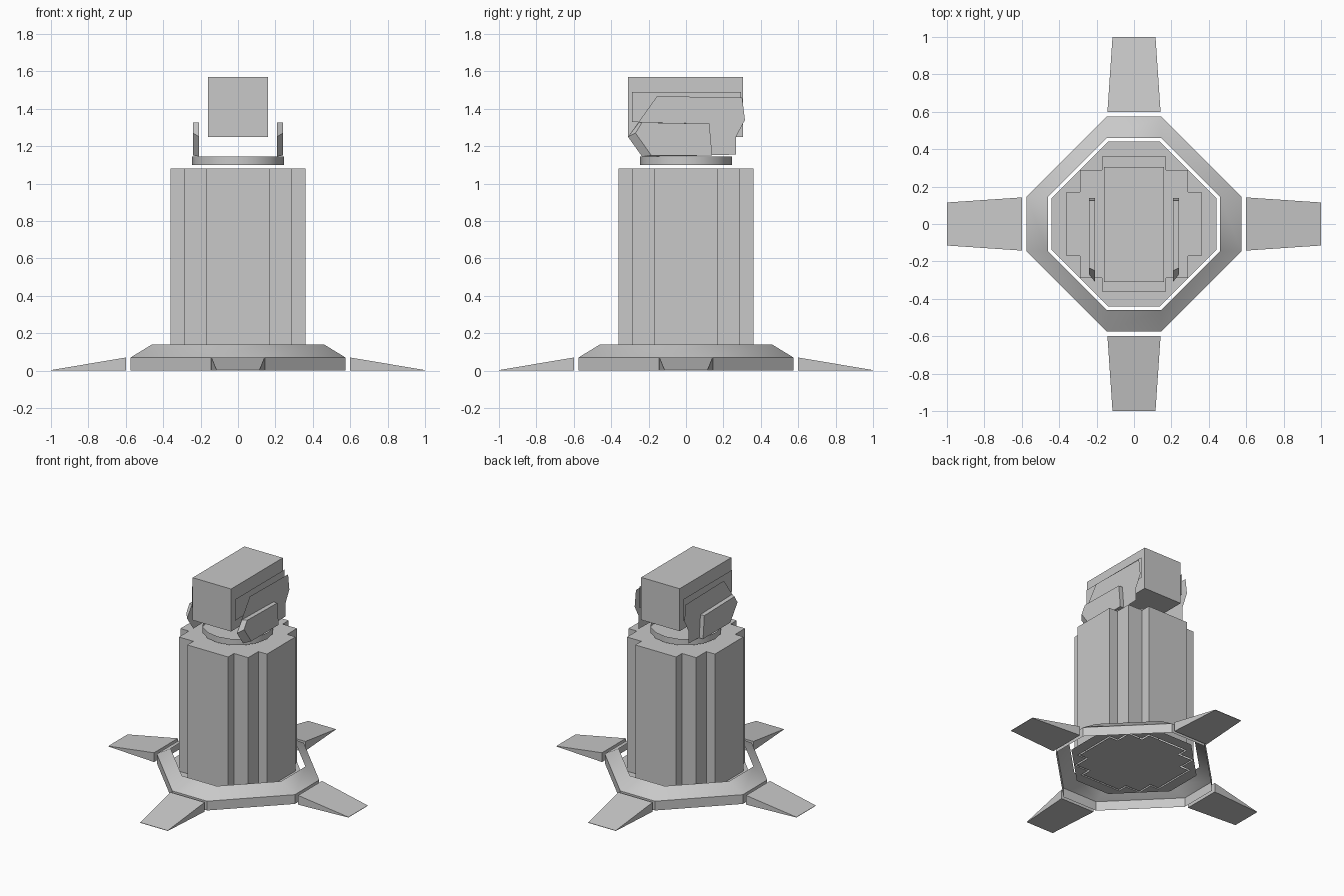
import bpy, bmesh, math
from mathutils import Matrix

cube = bpy.data.objects.get("Cube")
if cube:
    bpy.data.objects.remove(cube)

grey = bpy.data.materials.new("plain_grey")
grey.use_nodes = True
GREY = (0.58, 0.58, 0.58, 1)
grey.diffuse_color = GREY
grey.node_tree.nodes["Principled BSDF"].inputs["Base Color"].default_value = GREY


def finish(name, bm, smooth=False):
    """Turn a bmesh into a named grey object."""
    bmesh.ops.recalc_face_normals(bm, faces=bm.faces)
    mesh = bpy.data.meshes.new(name)
    bm.to_mesh(mesh)
    bm.free()
    mesh.materials.append(grey)
    obj = bpy.data.objects.new(name, mesh)
    bpy.context.collection.objects.link(obj)
    if smooth:
        bpy.ops.object.select_all(action='DESELECT')
        obj.select_set(True)
        bpy.context.view_layer.objects.active = obj
        bpy.ops.object.shade_smooth_by_angle(angle=math.radians(35))
    return obj


def loft(bm, loops, capped=True):
    """Join closed loops of points with side faces and optional end caps."""
    rows = [[bm.verts.new(p) for p in loop] for loop in loops]
    n = len(rows[0])
    for a, b in zip(rows, rows[1:]):
        for i in range(n):
            j = (i + 1) % n
            bm.faces.new((a[i], a[j], b[j], b[i]))
    if capped:
        return [bm.faces.new(rows[0]), bm.faces.new(rows[-1])]


def quarter_turns(corner):
    """Repeat the points of one corner around the z axis."""
    pts, out = list(corner), []
    for k in range(4):
        out += pts
        pts = [(-y, x) for x, y in pts]
    return out


def at_z(profile, z):
    return [(x, y, z) for x, y in profile]


def at_x(profile, x):
    return [(x, y, z) for y, z in profile]


def octagon(r, h):
    return quarter_turns([(r, h), (h, r)])


DECK_Z = 0.07
column_outline = quarter_turns([(0.36, 0.17), (0.29, 0.17), (0.29, 0.288),
                                (0.17, 0.288), (0.17, 0.36)])

# Open octagonal skirt: upright wall and sloped shoulder
bm = bmesh.new()
skirt = octagon(0.575, 0.145)
loft(bm, [at_z(skirt, 0), at_z(skirt, 0.07), at_z(octagon(0.46, 0.145), 0.14)], False)
finish("base_skirt", bm, True)

# Sunken deck plate with an opening for the column
bm = bmesh.new()
for outline in (octagon(0.44, 0.14), column_outline):
    vs = [bm.verts.new(p) for p in at_z(outline, DECK_Z)]
    for i in range(len(vs)):
        bm.edges.new((vs[i - 1], vs[i]))
bmesh.ops.triangle_fill(bm, use_beauty=True, edges=bm.edges[:], normal=(0, 0, 1))
finish("base_deck", bm)

# Stepped column with a narrow slot around its floor
bm = bmesh.new()
floor, top = loft(bm, [at_z(column_outline, DECK_Z), at_z(column_outline, 1.08)])
bmesh.ops.recalc_face_normals(bm, faces=bm.faces)
bm.normal_update()
rim = bmesh.ops.inset_region(bm, faces=[floor], thickness=0.012,
                             use_boundary=True, use_even_offset=True)["faces"]
bmesh.ops.delete(bm, geom=rim, context='FACES')
finish("column", bm)

# Four wedge feet
for k, side in enumerate(("left", "back", "right", "front")):
    bm = bmesh.new()
    foot = [(0.6, -0.142), (0.6, 0.142), (1.0, 0.115), (1.0, -0.115)]
    heights = (0.07, 0.07, 0.003, 0.003)
    loft(bm, [at_z(foot, 0), [(x, y, z) for (x, y), z in zip(foot, heights)]])
    bmesh.ops.rotate(bm, verts=bm.verts, matrix=Matrix.Rotation(k * math.pi / 2, 3, 'Z'))
    finish(side + "_foot", bm)

# Open turntable band
bm = bmesh.new()
bmesh.ops.create_cone(bm, cap_ends=False, segments=16, radius1=0.245, radius2=0.245,
                      depth=0.047, matrix=Matrix.Translation((0, 0, 1.122)))
finish("turntable_band", bm, True)

# Head block
bm = bmesh.new()
bmesh.ops.create_cube(bm, size=1)
bmesh.ops.scale(bm, verts=bm.verts, vec=(0.32, 0.615, 0.32))
bmesh.ops.translate(bm, verts=bm.verts, vec=(0, -0.003, 1.41))
finish("head_block", bm)

# Side sheets and raised arm covers, as (y, z) outlines
head_panel = [(-0.29, 1.33), (0.295, 1.33), (0.295, 1.49), (-0.29, 1.49)]
cheek = [(-0.31, 1.25), (-0.235, 1.145), (0.267, 1.155), (0.267, 1.25),
         (0.315, 1.34), (0.3, 1.46), (-0.155, 1.467)]
arm_base = [(-0.31, 1.25), (-0.235, 1.145), (0.14, 1.15), (0.125, 1.32), (-0.25, 1.328)]
arm_face = [(-0.27, 1.27), (-0.185, 1.15)] + arm_base[2:4] + [(-0.235, 1.327)]

for side, s in (("left", 1), ("right", -1)):
    for name, outline, x in (("head_panel", head_panel, 0.18), ("cheek_plate", cheek, 0.207)):
        bm = bmesh.new()
        bm.faces.new([bm.verts.new(p) for p in at_x(outline, s * x)])
        obj = finish(side + "_" + name, bm)
        if obj.data.polygons[0].normal.x * s < 0:
            obj.data.flip_normals()
    bm = bmesh.new()
    loft(bm, [at_x(arm_base, s * 0.208), at_x(arm_face, s * 0.24)])
    finish(side + "_arm_cover", bm)
